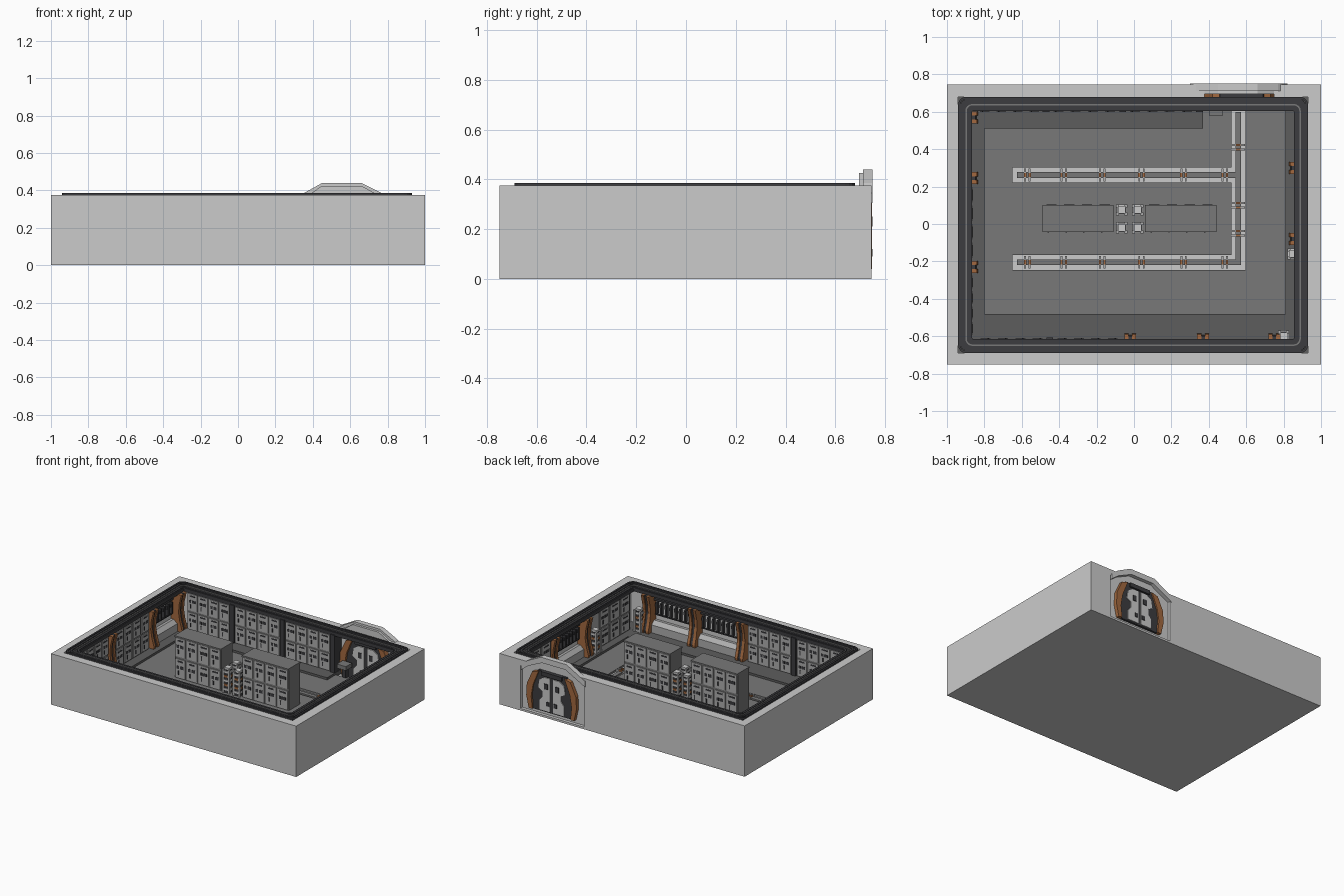
import bpy, bmesh, math
from mathutils import Matrix, Vector

if "Cube" in bpy.data.objects:
    bpy.data.objects.remove(bpy.data.objects["Cube"])

COL = {"dark": (.045, .045, .05), "plinth": (.11, .11, .11), "floor": (.19, .19, .19),
       "steel": (.42, .42, .42), "brown": (.36, .14, .05), "grey": None}
parts = {}


def mesh_for(name, mat):
    return parts.setdefault((name, mat), bmesh.new())


def place(x, y, deg):
    return Matrix.Translation((x, y, 0)) @ Matrix.Rotation(math.radians(deg), 4, 'Z')


ID = Matrix.Identity(4)
XZ = place(0, 0, -90)      # profile (x, z), extruded along -y


def box(name, mat, lo, hi, M=ID):
    lo, hi = Vector(lo), Vector(hi)
    S = Matrix.Translation((lo + hi) / 2) @ Matrix.Diagonal((*(hi - lo), 1))
    bmesh.ops.create_cube(mesh_for(name, mat), size=1, matrix=M @ S)


def prism(name, mat, pts, u0, u1, M=ID):
    """Profile of (depth, z) points extruded along local x."""
    bm = mesh_for(name, mat)
    a, b = [[bm.verts.new(M @ Vector((u, d, z))) for d, z in pts] for u in (u0, u1)]
    fs = [bm.faces.new(a), bm.faces.new(b[::-1])]
    n = len(pts)
    fs += [bm.faces.new((a[i], b[i], b[(i + 1) % n], a[(i + 1) % n])) for i in range(n)]
    bmesh.ops.recalc_face_normals(bm, faces=fs)


def door_prism(name, mat, pts, y0, y1):
    prism(name, mat, pts, -y1, -y0, XZ)


def ring(name, mat, off, w, r, z0, z1):
    """Rounded rectangular frame following the room opening, inset by off."""
    bm = mesh_for(name, mat)

    def loop(o, rad, z):
        x0, x1, y0, y1 = -.94 + o, .93 - o, -.69 + o, .68 - o
        out = []
        for k, (cx, cy) in enumerate(((x1 - rad, y1 - rad), (x0 + rad, y1 - rad),
                                      (x0 + rad, y0 + rad), (x1 - rad, y0 + rad))):
            for s in range(5):
                t = math.pi / 2 * (k + s / 4)
                out.append(bm.verts.new((cx + rad * math.cos(t), cy + rad * math.sin(t), z)))
        return out
    L = [loop(off, r + w, z0), loop(off, r + w, z1), loop(off + w, r, z1), loop(off + w, r, z0)]
    fs = [bm.faces.new((L[j][i], L[j][(i + 1) % 20], L[(j + 1) % 4][(i + 1) % 20], L[(j + 1) % 4][i]))
          for j in range(4) for i in range(20)]
    bmesh.ops.recalc_face_normals(bm, faces=fs)


def locker_bank(name, M, u0, u1, n, z0, z1, depth):
    """Dark carcass behind d=0 with two rows of detailed doors."""
    box(name + "_body", "floor", (u0, -depth, z0), (u1, 0, z1), M)
    w, h = (u1 - u0) / n, (z1 - z0) / 2
    for i in range(n):
        for r in range(2):
            c, z = u0 + w * (i + .5), z0 + h * r
            box(name + "_doors", "steel", (c - w * .42, -.002, z + h * .06), (c + w * .42, .006, z + h * .95), M)
            box(name + "_slots", "dark", (c - w * .24, .004, z + h * .80), (c + w * .24, .008, z + h * .87), M)
            for a, b in ((-.28, .02), (.10, .30)):
                box(name + "_slots", "dark", (c + w * a, .004, z + h * .48), (c + w * b, .008, z + h * .62), M)
            box(name + "_slots", "dark", (c + w * .12, .004, z + h * .2), (c + w * .2, .010, z + h * .4), M)


def rib(M, u):
    """Curved brown wall buttress with dark inset."""
    prof = [(-.07, .06), (.03, .06), (.035, .10), (.018, .16), (.008, .22), (.012, .28), (.03, .355), (-.07, .355)]
    for s in (-1, 1):
        prism("wall_ribs", "brown", prof, u + s * .021 - .011, u + s * .021 + .011, M)
    prism("rib_cores", "dark", [(d - .008, z) for d, z in prof], u - .012, u + .012, M)


def rack(M, u0, u1):
    """Open equipment rack: back panel, shelf cabinet and hanging tools."""
    box("rack_panel", "grey", (u0, -.07, .06), (u1, -.05, .355), M)
    prism("rack_cabinet", "steel", [(-.06, .07), (0, .07), (0, .14), (-.03, .165), (-.06, .165)], u0, u1, M)
    box("rack_rail", "dark", (u0, -.052, .31), (u1, -.03, .325), M)
    box("rack_rail", "dark", (u0, -.052, .20), (u1, -.04, .208), M)
    n = max(3, round((u1 - u0) / .04))
    for i in range(n):
        c = u0 + (u1 - u0) * (i + .5) / n
        box("rack_tools", "dark", (c - .006, -.05, .215), (c + .006, -.025, .30), M)
        box("rack_tools", "dark", (c - .006, -.05, .265), (c + .014, -.03, .285), M)


def column(x, y):
    """Ribbed canister column with brown bands."""
    box("column_cores", "dark", (x - .022, y - .022, .06), (x + .022, y + .022, .235))
    for s in (-1, 1):
        for t in (-1, 1):
            box("column_posts", "steel", (x + s * .022 - .008, y + t * .022 - .008, .06),
                (x + s * .022 + .008, y + t * .022 + .008, .24))
    for k in range(5):
        z = .085 + k * .032
        box("column_bands", "brown" if k % 2 else "grey", (x - .028, y - .028, z), (x + .028, y + .028, z + .014))
    box("column_caps", "grey", (x - .02, y - .02, .235), (x + .02, y + .02, .25))


# room shell and floor
box("room_shell", "grey", (-1, -.75, 0), (1, .745, .375))
box("floor_plate", "floor", (-.86, -.62, .045), (.86, .61, .066))
box("cut_room", "grey", (-.94, -.69, .05), (.93, .68, .6))
door_cut = [(.31, .015), (.83, .015), (.83, .33), (.66, .425), (.45, .425), (.31, .33)]
door_prism("cut_door", "grey", door_cut, .6, .9)
TR = [(-.65, .222, .56, .302), (-.65, -.245, .595, -.165), (.52, -.24, .596, .605)]
for i, (a, b, c, d) in enumerate(TR):
    box("cut_trench%d" % i, "grey", (a, b, .0505), (c, d, .1))

# plinths round the floor
for lo, hi in (((-.94, -.69), (.93, -.48)), ((-.94, .51), (.37, .68)),
               ((-.94, -.48), (-.80, .51)), ((.81, -.48), (.93, .68))):
    box("floor_plinth", "plinth", (*lo, .05), (*hi, .082))

# trench conduits and clamps
for lo, hi in (((-.625, .247), (.543, .277)), ((-.625, -.22), (.57, -.19)), ((.543, -.22), (.573, .60))):
    box("conduit", "floor", (*lo, .05), (*hi, .062))
for x in (-.57, -.375, -.17, .04, .265, .485):
    for y in (.262, -.205):
        for s in (-.012, .012):
            box("conduit_clamps", "steel", (x + s - .005, y - .034, .05), (x + s + .005, y + .034, .069))
            box("clamp_bolts", "brown", (x + s - .006, y - .012, .06), (x + s + .006, y + .012, .072))
for y in (.41, .10, -.05):
    for s in (-.012, .012):
        box("conduit_clamps", "steel", (.522, y + s - .005, .05), (.594, y + s + .005, .069))
        box("clamp_bolts", "brown", (.546, y + s - .006, .06), (.57, y + s + .006, .072))

# rim trim with stepped rails
ring("rim_base", "dark", 0, .075, .002, .352, .378)
for off, w, z in ((0, .012, .386), (.018, .014, .385), (.038, .008, .384), (.052, .016, .383)):
    ring("rim_rails", "dark" if off != .038 else "floor", off, w, .03, .37, z)

# wall fittings
front, back = place(0, -.62, 0), place(0, .61, 180)
left, right = place(-.87, 0, -90), place(.865, 0, 90)
for a, b in ((-.33, .04), (.08, .45), (.49, .84)):
    locker_bank("back_lockers", back, a, b, 4, .08, .355, .07)
for u in (-.35, .06, .47):
    box("wall_dividers", "dark", (u - .018, -.07, .07), (u + .018, .012, .36), back)
for a, b in ((-.84, -.47), (-.43, -.07)):
    locker_bank("front_lockers", front, a, b, 4, .08, .355, .07)
box("wall_dividers", "dark", (-.468, -.07, .07), (-.432, .012, .36), front)
for u in (-.02, .37, .75):
    rib(front, u)
rack(front, .015, .335)
rack(front, .405, .715)
for u in (.23, -.245, -.57):
    rib(left, u)
rack(left, -.535, -.28)
locker_bank("left_lockers", left, -.205, .19, 4, .08, .355, .06)
locker_bank("left_lockers", left, .27, .60, 4, .08, .355, .06)
for u in (-.08, .30):
    rib(right, u)
rack(right, -.045, .265)
locker_bank("right_lockers", right, -.58, -.22, 3, .08, .355, .06)
locker_bank("right_lockers", right, .34, .58, 2, .08, .355, .06)
column(.85, -.16)
column(.80, -.60)

# central lockers and canister columns
for a, b in ((-.49, -.11), (.06, .44)):
    locker_bank("centre_lockers", place(0, .095, 0), a, b, 4, .064, .37, .13)
    locker_bank("centre_lockers", place(0, -.035, 180), -b, -a, 4, .064, .37, .13)
    box("centre_top", "floor", (a, -.042, .365), (b, .102, .375))
for x in (-.065, .02):
    for y in (-.02, .075):
        column(x, y)

# doorway: infill, hood, frame and leaves
door_prism("door_infill", "grey", door_cut, .695, .722)
hood = [(.30, .315), (.30, .357), (.45, .44), (.66, .44), (.77, .385), (.82, .345), (.82, .305),
        (.76, .35), (.65, .40), (.46, .40)]
door_prism("door_hood", "grey", hood, .712, .75)
arch = [(.42, .04), (.73, .04), (.74, .22), (.69, .335), (.46, .335), (.41, .22)]
door_prism("door_frame", "dark", arch, .672, .738)
for s in (-1, 1):
    m = [(.575 + s * d, z) for d, z in ((.155, .04), (.185, .04), (.205, .13), (.20, .22), (.155, .315),
                                        (.105, .33), (.15, .22), (.165, .13))]
    door_prism("door_side_guards", "brown", m, .655, .748)
    leaf = [(.575 + s * d, z) for d, z in ((.012, .05), (.10, .05), (.10, .12), (.075, .15), (.075, .19), (.11, .21),
                                           (.10, .27), (.06, .295), (.012, .295))]
    door_prism("door_leaves", "grey", leaf, .664, .744)
    box("door_locks", "dark", (.575 + s * .045 - .014, .66, .21), (.575 + s * .045 + .014, .749, .25))
    box("door_locks", "dark", (.575 + s * .03 - .012, .66, .09), (.575 + s * .03 + .012, .749, .12))
box("door_header", "dark", (.49, .66, .305), (.66, .75, .335))
box("door_console_post", "dark", (.425, .605, .06), (.455, .635, .14))
box("door_console", "floor", (.40, .58, .135), (.475, .65, .165))

# turn the collected parts into objects
mats, objs = {}, {}
for (name, mat), bm in parts.items():
    me = bpy.data.meshes.new(name)
    bm.to_mesh(me)
    bm.free()
    ob = bpy.data.objects.new(name, me)
    bpy.context.collection.objects.link(ob)
    objs[name] = ob
    if COL[mat]:
        if mat not in mats:
            mats[mat] = bpy.data.materials.new(mat)
            mats[mat].diffuse_color = (*COL[mat], 1)
        me.materials.append(mats[mat])

# cut the room, doorway and floor trenches
for target, cutter in [("room_shell", "cut_room"), ("room_shell", "cut_door")] + \
        [("floor_plate", "cut_trench%d" % i) for i in range(3)]:
    ob = objs[target]
    mod = ob.modifiers.new("cut", 'BOOLEAN')
    mod.operation, mod.solver, mod.object = 'DIFFERENCE', 'EXACT', objs[cutter]
    bpy.context.view_layer.objects.active = ob
    bpy.ops.object.modifier_apply(modifier=mod.name)
    bpy.data.objects.remove(objs[cutter])
# reveal the pale trench beds
for i, (a, b, c, d) in enumerate(TR):
    me = bpy.data.meshes.new("trench_bed")
    z = .0508 + i * .0002
    me.from_pydata([(a, b, z), (c, b, z), (c, d, z), (a, d, z)], [], [(0, 1, 2, 3)])
    bpy.context.collection.objects.link(bpy.data.objects.new("trench_bed", me))

for m in bpy.data.materials:
    if m.users and not m.is_grease_pencil:
        m.use_nodes = True
        m.node_tree.nodes["Principled BSDF"].inputs["Base Color"].default_value = m.diffuse_color
